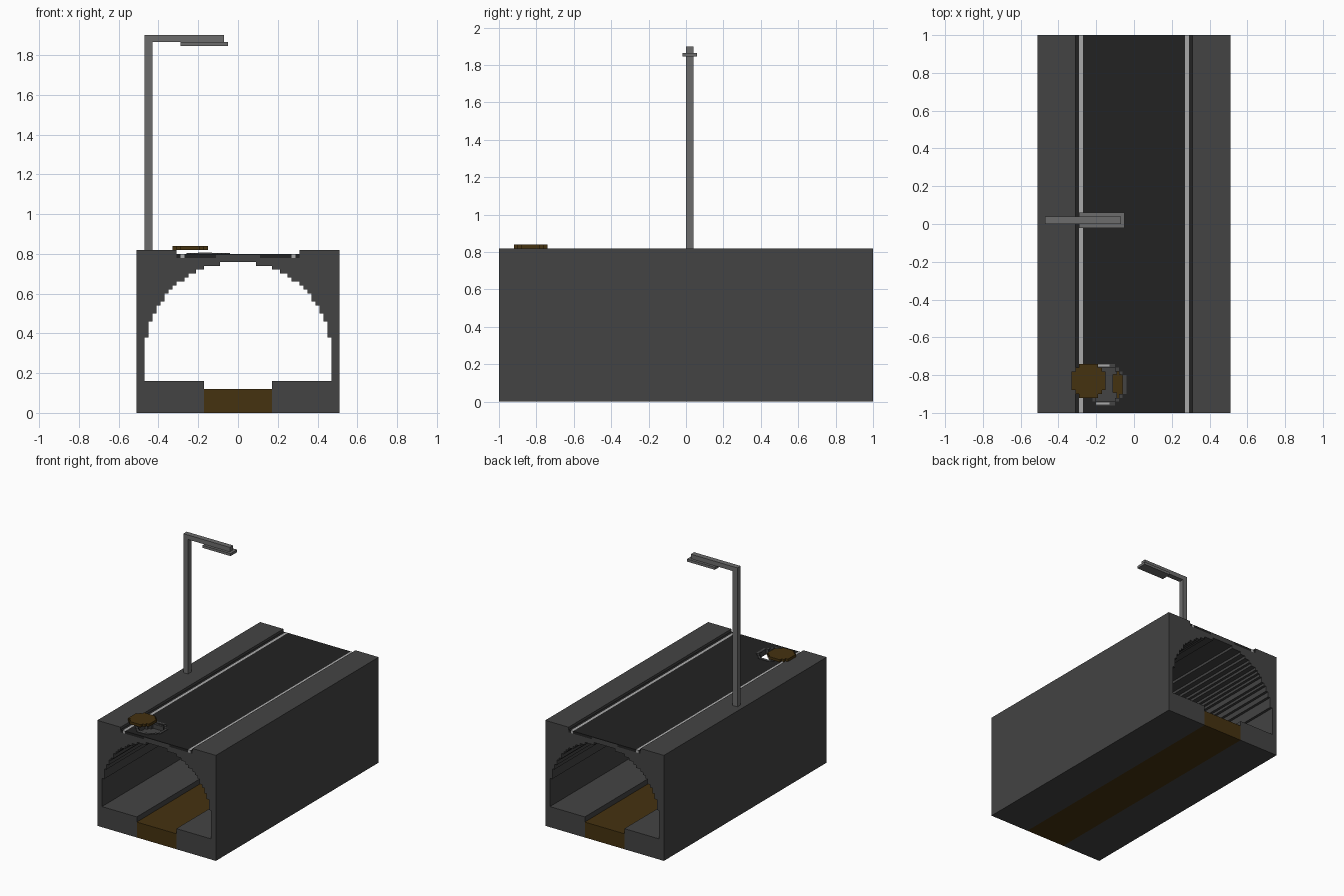
import bpy, bmesh, math

if "Cube" in bpy.data.objects:
    bpy.data.objects.remove(bpy.data.objects["Cube"])

V = 0.02  # block step size


def mat(name, col):
    m = bpy.data.materials.new(name)
    m.diffuse_color = (*col, 1)
    m.use_nodes = True
    m.node_tree.nodes["Principled BSDF"].inputs["Base Color"].default_value = m.diffuse_color
    return m


CONCRETE = mat("concrete grey", (0.057, 0.057, 0.057))
ASPHALT = mat("asphalt dark", (0.016, 0.016, 0.016))
PAINT = mat("line paint", (0.40, 0.40, 0.40))
STEEL = mat("lamp steel", (0.15, 0.15, 0.15))
BROWN = mat("murky brown", (0.06, 0.032, 0.005))


def prism(name, pts, a, b, axis, material):
    """Extrude a 2D outline from a to b along y (x,z outline) or z (x,y outline)."""
    bm = bmesh.new()
    if axis == 'y':
        rings = [[bm.verts.new((p, d, q)) for p, q in pts] for d in (a, b)]
    else:
        rings = [[bm.verts.new((p, q, d)) for p, q in pts] for d in (a, b)]
    for r in rings:
        bm.faces.new(r)
    n = len(pts)
    for i in range(n):
        j = (i + 1) % n
        bm.faces.new((rings[0][i], rings[0][j], rings[1][j], rings[1][i]))
    bmesh.ops.recalc_face_normals(bm, faces=bm.faces)
    me = bpy.data.meshes.new(name)
    bm.to_mesh(me)
    bm.free()
    if material:
        me.materials.append(material)
    ob = bpy.data.objects.new(name, me)
    bpy.context.collection.objects.link(ob)
    return ob


def box(name, x0, x1, y0, y1, z0, z1, material):
    return prism(name, [(x0, y0), (x1, y0), (x1, y1), (x0, y1)], z0, z1, 'z', material)


def disc(cx, cy, r):
    """Outline of a disc made of square blocks."""
    n = round(2 * r / V)
    up = []
    for i in range(n):
        x = -n * V / 2 + i * V
        h = math.sqrt(max(r * r - (x + V / 2) ** 2, 0))
        h = max(V / 2, (math.floor(h / V) + 0.5) * V)
        h = min(h, n * V / 2)
        for p in ((x, h), (x + V, h)):
            # drop the middle points of straight runs
            if len(up) > 1 and abs(up[-1][1] - h) < 1e-6 and abs(up[-2][1] - h) < 1e-6:
                up.pop()
            if not up or abs(up[-1][0] - p[0]) + abs(up[-1][1] - h) > 1e-6:
                up.append(p)
    low = [(x, -y) for x, y in reversed(up)]
    return [(cx + x, cy + y) for x, y in up + low]


def mirrored(right):
    """Complete an outline half that runs outward-to-centre on +x."""
    return right + [(-x, z) for x, z in reversed(right)]


# tunnel body: outer shell, road trough, stepped vault, side walkways
outer = mirrored([(.17, 0), (.51, 0), (.51, .82), (.31, .82), (.31, .78), (.11, .78), (.11, .795)])
vault = [(.17, .16), (.47, .16)]
z_prev = None
for k in range(23, -1, -1):
    x = k * V
    z = round((.29 + math.sqrt(max(.2209 - x * x, 0))) / V) * V
    if z != z_prev:
        if z_prev is not None:
            vault.append((x + V / 2, z_prev))
        vault.append((x + V / 2, z))
    z_prev = z
inner = [(-x, z) for x, z in vault] + list(reversed(vault))
body = prism("tunnel_body", outer + inner, -1, 1, 'y', CONCRETE)

# sewage channel
box("sewage_channel", -.17, .17, -1, 1, 0, .12, BROWN)

# road surface, thin over the crown of the vault
half = [(.11, .795), (.11, .78), (.27, .78), (.27, .80)]
road = prism("road_surface", mirrored(half), -1, 1, 'y', ASPHALT)

# painted lines and gutters on both sides
for s, side in ((-1, "left"), (1, "right")):
    a, b, c = sorted((s * .27, s * .29)), sorted((s * .29, s * .31)), side
    box(c + "_road_line", *a, -1, 1, .78, .80, PAINT)
    box(c + "_gutter", *b, -1, 1, .78, .80, ASPHALT)

# manhole rim, and the recess that breaks through the thin crown
MX, MY = -.15, -.85
rim = prism("manhole_rim", disc(MX, MY, .11), .785, .803, 'z', CONCRETE)
recess = prism("recess_cutter", disc(MX, MY, .09), .75, .9, 'z', None)
shaft = box("shaft_cutter", -.112, -.068, -.892, -.798, .6, .9, None)
for ob in (body, road, rim):
    for cutter in (recess, shaft):
        m = ob.modifiers.new("cut", 'BOOLEAN')
        m.operation = 'DIFFERENCE'
        m.solver = 'EXACT'
        m.object = cutter
dg = bpy.context.evaluated_depsgraph_get()
for ob in (body, road, rim):
    me = bpy.data.meshes.new_from_object(ob.evaluated_get(dg))
    ob.modifiers.clear()
    ob.data = me
for cutter in (recess, shaft):
    bpy.data.objects.remove(cutter)

# worn paint marks on the rim
for y in (-.955, -.755):
    box("rim_mark", -.20, -.13, y, y + .01, .80, .806, PAINT)

# manhole cover pushed aside onto the kerb
prism("manhole_cover", disc(-.24, -.83, .09), .82, .84, 'z', BROWN)

# street lamp
box("lamp_post", -.47, -.43, 0, .04, .82, 1.865, STEEL)
box("lamp_arm", -.47, -.07, 0, .04, 1.865, 1.90, STEEL)
box("lamp_head", -.29, -.05, -.02, .06, 1.845, 1.865, STEEL)
